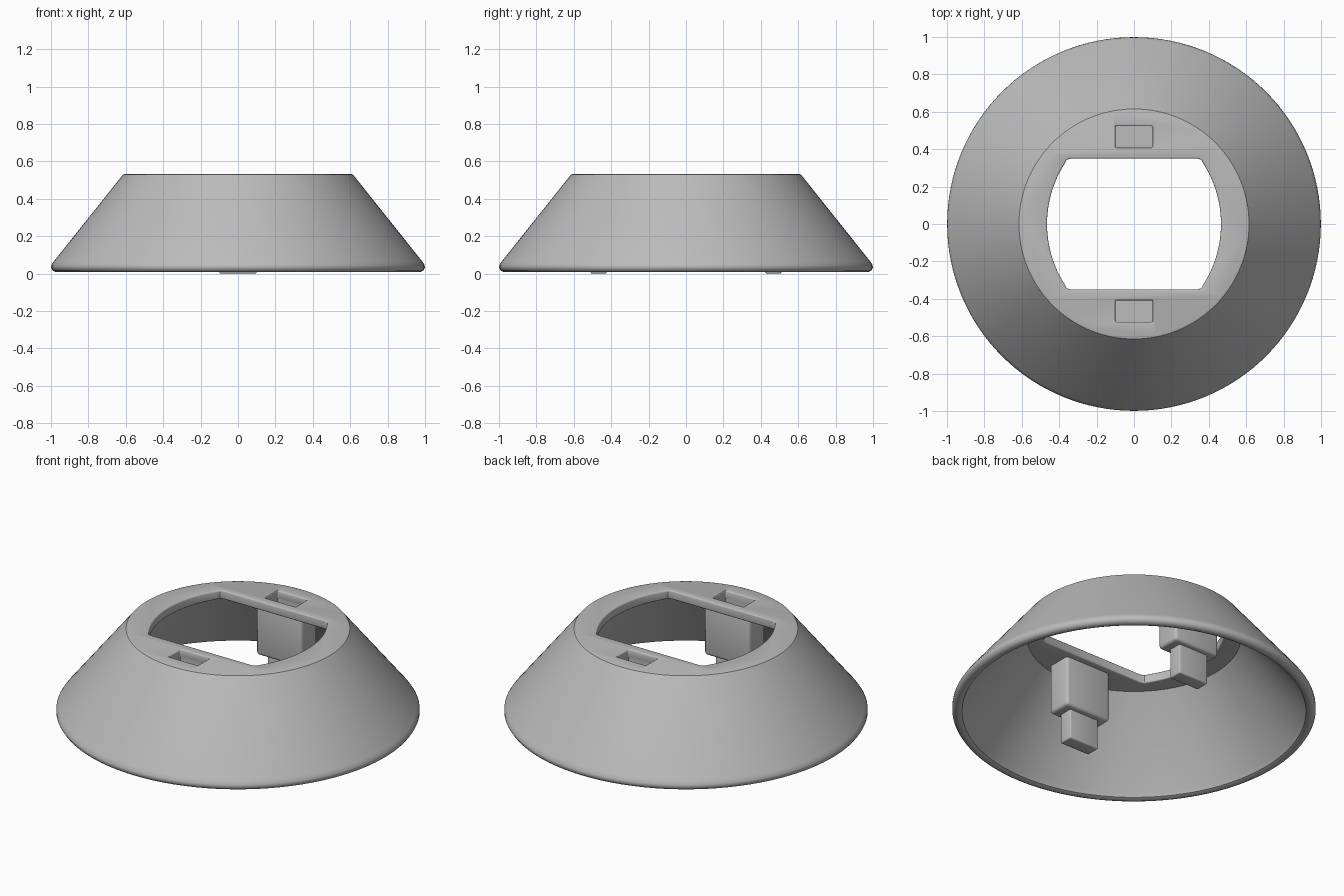
import bpy, bmesh, math

default = bpy.data.objects.get("Cube")
if default:
    bpy.data.objects.remove(default, do_unlink=True)

grey = bpy.data.materials.new("light_grey")
grey.use_nodes = True
COLOUR = (0.5, 0.5, 0.5, 1)
grey.diffuse_color = COLOUR
grey.node_tree.nodes["Principled BSDF"].inputs["Base Color"].default_value = COLOUR


def make(name, bm):
    bmesh.ops.recalc_face_normals(bm, faces=bm.faces)
    mesh = bpy.data.meshes.new(name)
    bm.to_mesh(mesh)
    bm.free()
    mesh.materials.append(grey)
    obj = bpy.data.objects.new(name, mesh)
    bpy.context.collection.objects.link(obj)
    return obj


def box(name, x, y, z):
    """Box spanning the given (low, high) ranges."""
    bm = bmesh.new()
    bmesh.ops.create_cube(bm, size=1)
    for v in bm.verts:
        v.co = [(a + b) / 2 + c * (b - a) for (a, b), c in zip((x, y, z), v.co)]
    return make(name, bm)


def bevel(obj, width, angle=50):
    mod = obj.modifiers.new("soft_edges", "BEVEL")
    mod.width, mod.segments = width, 3
    mod.limit_method, mod.angle_limit = "ANGLE", math.radians(angle)


def cut(obj, cutter):
    mod = obj.modifiers.new("cut", "BOOLEAN")
    mod.operation, mod.solver, mod.object = "DIFFERENCE", "EXACT", cutter
    cutter.hide_render = True
    cutter.hide_set(True)


def smooth(obj):
    bpy.ops.object.select_all(action="DESELECT")
    bpy.context.view_layer.objects.active = obj
    obj.select_set(True)
    for mod in list(obj.modifiers):
        bpy.ops.object.modifier_apply(modifier=mod.name)
    bpy.ops.object.shade_smooth_by_angle(angle=math.radians(35))


# Hollow conical shell with a flat top plate
profile = [(0.587, 0.48), (0.935, 0.035), (0.945, 0.015), (0.96, 0.008),
           (0.975, 0.008), (0.99, 0.015), (0.999, 0.03), (0.998, 0.045),
           (0.985, 0.065), (0.622, 0.52), (0.615, 0.529), (0.602, 0.533)]
SEGMENTS = 128
bm = bmesh.new()
rings = []
for r, z in profile:
    turns = [math.tau * i / SEGMENTS for i in range(SEGMENTS)]
    rings.append([bm.verts.new((r * math.cos(t), r * math.sin(t), z)) for t in turns])
for low, high in zip(rings, rings[1:]):
    for i in range(SEGMENTS):
        j = (i + 1) % SEGMENTS
        bm.faces.new((low[i], low[j], high[j], high[i]))
bm.faces.new(rings[0])
bm.faces.new(rings[-1])
shell = make("conical_shell", bm)

# Central opening: curved ends and straight front and back
radius, steps = 0.6, 16
quarter = []
for i in range(steps + 1):
    y = 0.32 * i / steps
    quarter.append((math.sqrt(radius ** 2 - y ** 2) - radius + 0.465, y))
quarter += [(0.361, 0.342), (0.34, 0.35)]
half = [(x, -y) for x, y in reversed(quarter[1:])] + quarter
outline = half + [(-x, -y) for x, y in half]
bm = bmesh.new()
base = bm.faces.new([bm.verts.new((x, y, 0.4)) for x, y in outline])
side = bmesh.ops.extrude_face_region(bm, geom=[base])
tops = [g for g in side["geom"] if isinstance(g, bmesh.types.BMVert)]
bmesh.ops.translate(bm, verts=tops, vec=(0, 0, 0.3))
opening = make("opening_cutter", bm)
cut(shell, opening)

# Socket blocks with a pocket above and a peg below, front and back
parts, cutters = [], [opening]
for name, s in (("front", -1), ("back", 1)):
    def span(a, b):
        return tuple(sorted((s * a, s * b)))
    pocket = box(name + "_pocket_cutter", (-0.1, 0.1), span(0.408, 0.523), (0.38, 0.7))
    block = box(name + "_socket_block", (-0.153, 0.153), span(0.39, 0.54), (0.18, 0.5))
    bevel(block, 0.018)
    cut(block, pocket)
    cut(shell, pocket)
    peg = box(name + "_peg", (-0.1, 0.1), span(0.425, 0.51), (0, 0.2))
    bevel(peg, 0.008)
    parts += [block, peg]
    cutters.append(pocket)

bevel(shell, 0.008, 60)
for part in parts + [shell]:
    smooth(part)
for cutter in cutters:
    bpy.data.objects.remove(cutter, do_unlink=True)
